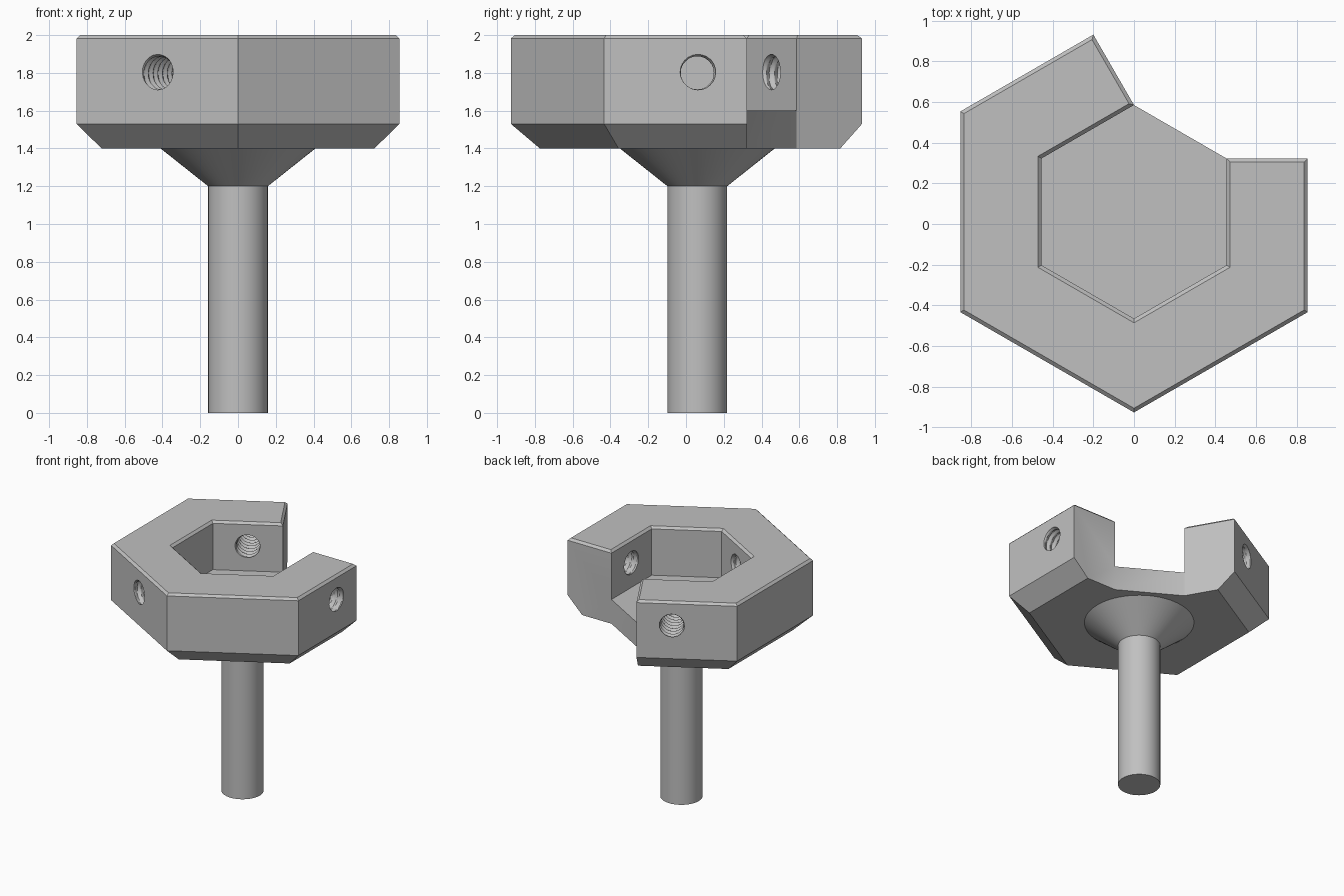
import bpy, bmesh, math
from mathutils import Vector, Matrix

cube = bpy.data.objects.get("Cube")
if cube:
    bpy.data.objects.remove(cube, do_unlink=True)

CY = 0.06                      # hexagon centre in y
OUTER, INNER = 0.855, 0.455    # wall distances from the centre
CHAMFER = 0.018

grey = bpy.data.materials.new("plain grey")
grey.use_nodes = True
grey.diffuse_color = (0.53, 0.53, 0.53, 1)
grey.node_tree.nodes["Principled BSDF"].inputs["Base Color"].default_value = grey.diffuse_color


def make_object(name, bm):
    bmesh.ops.recalc_face_normals(bm, faces=bm.faces)
    mesh = bpy.data.meshes.new(name)
    bm.to_mesh(mesh)
    bm.free()
    mesh.materials.append(grey)
    obj = bpy.data.objects.new(name, mesh)
    bpy.context.collection.objects.link(obj)
    return obj


def activate(obj):
    bpy.ops.object.select_all(action='DESELECT')
    obj.select_set(True)
    bpy.context.view_layer.objects.active = obj


def bridge(bm, a, b, closed=False):
    for i in range(len(a) if closed else len(a) - 1):
        j = (i + 1) % len(a)
        bm.faces.new((a[i], a[j], b[j], b[i]))


def open_hex(bm, apothem, z, trim=0.0):
    """Five sides of a hexagon, with square-cut ends beside the open side."""
    half = INNER * math.tan(math.pi / 6) - trim

    def side(angle, along):
        n = Vector((math.cos(angle), math.sin(angle)))
        return n * apothem + Vector((-n.y, n.x)) * along

    pts = [side(0, half)]
    r = apothem / math.cos(math.pi / 6)
    for k in range(4):
        a = -math.pi / 6 - k * math.pi / 3
        pts.append(Vector((r * math.cos(a), r * math.sin(a))))
    pts.append(side(2 * math.pi / 3, -half))
    return [bm.verts.new((p.x, p.y + CY, z)) for p in pts]


# Hexagonal head with an open side, a pocket and a solid floor
bm = bmesh.new()
out = [open_hex(bm, 0.722, 1.4), open_hex(bm, OUTER, 1.53),
       open_hex(bm, OUTER, 2 - CHAMFER),
       open_hex(bm, OUTER - CHAMFER, 2, CHAMFER)]
floor = open_hex(bm, INNER, 1.6)
rim = open_hex(bm, INNER, 2 - CHAMFER)
lip = open_hex(bm, INNER + CHAMFER, 2, CHAMFER)
base = open_hex(bm, INNER, 1.4)
for v in base[1:-1]:
    bm.verts.remove(v)
base = [base[0], base[-1]]
for low, high in zip(out, out[1:]):
    bridge(bm, low, high)
bridge(bm, floor, rim)
bridge(bm, rim, lip)
bm.faces.new(floor)
bm.faces.new(out[0] + base[::-1])
bm.faces.new((base[0], base[1], floor[-1], floor[0]))
bm.faces.new(out[3] + lip[::-1])
for e, b in ((0, 0), (-1, 1)):
    bm.faces.new((out[0][e], out[1][e], out[2][e], rim[e], floor[e], base[b]))
    bm.faces.new((out[2][e], out[3][e], lip[e], rim[e]))
head = make_object("hex_head", bm)

# Threaded cutters through three alternate walls
PITCH, SEG, STEPS = 0.05, 24, 8
bm = bmesh.new()
for turn in range(3):
    place = (Matrix.Translation((0, CY, 1.8))
             @ Matrix.Rotation(turn * 2 * math.pi / 3, 4, 'Z')
             @ Matrix.Rotation(math.pi / 2, 4, 'Y'))
    rings = []
    for i in range(10 * STEPS + 1):
        d = 0.41 + i * PITCH / STEPS
        ring = []
        for j in range(SEG):
            a = 2 * math.pi * j / SEG
            phase = (i / STEPS - j / SEG) % 1
            r = 0.087 + 0.014 * (1 - abs(2 * phase - 1))
            ring.append(bm.verts.new(place @ Vector((r * math.cos(a), r * math.sin(a), d))))
        rings.append(ring)
    for a, b in zip(rings, rings[1:]):
        bridge(bm, a, b, True)
    bm.faces.new(rings[0])
    bm.faces.new(rings[-1])
bmesh.ops.triangulate(bm, faces=bm.faces)
cutter = make_object("thread_cutter", bm)
cutter.hide_render = True

cut = head.modifiers.new("threaded holes", 'BOOLEAN')
cut.operation = 'DIFFERENCE'
cut.solver = 'EXACT'
cut.object = cutter
activate(head)
bpy.ops.object.modifier_apply(modifier=cut.name)
bpy.data.objects.remove(cutter, do_unlink=True)
bpy.ops.object.shade_smooth_by_angle(angle=math.radians(30))

# Round shank flaring into the underside of the head
bm = bmesh.new()
rings = []
for r, z in ((0.158, 0), (0.158, 1.2), (0.41, 1.4), (0.41, 1.45)):
    rings.append([bm.verts.new((r * math.cos(2 * math.pi * k / 64),
                                CY + r * math.sin(2 * math.pi * k / 64), z))
                  for k in range(64)])
for a, b in zip(rings, rings[1:]):
    bridge(bm, a, b, True)
bm.faces.new(rings[0])
bm.faces.new(rings[-1])
shank = make_object("shank", bm)
activate(shank)
bpy.ops.object.shade_smooth_by_angle(angle=math.radians(30))
